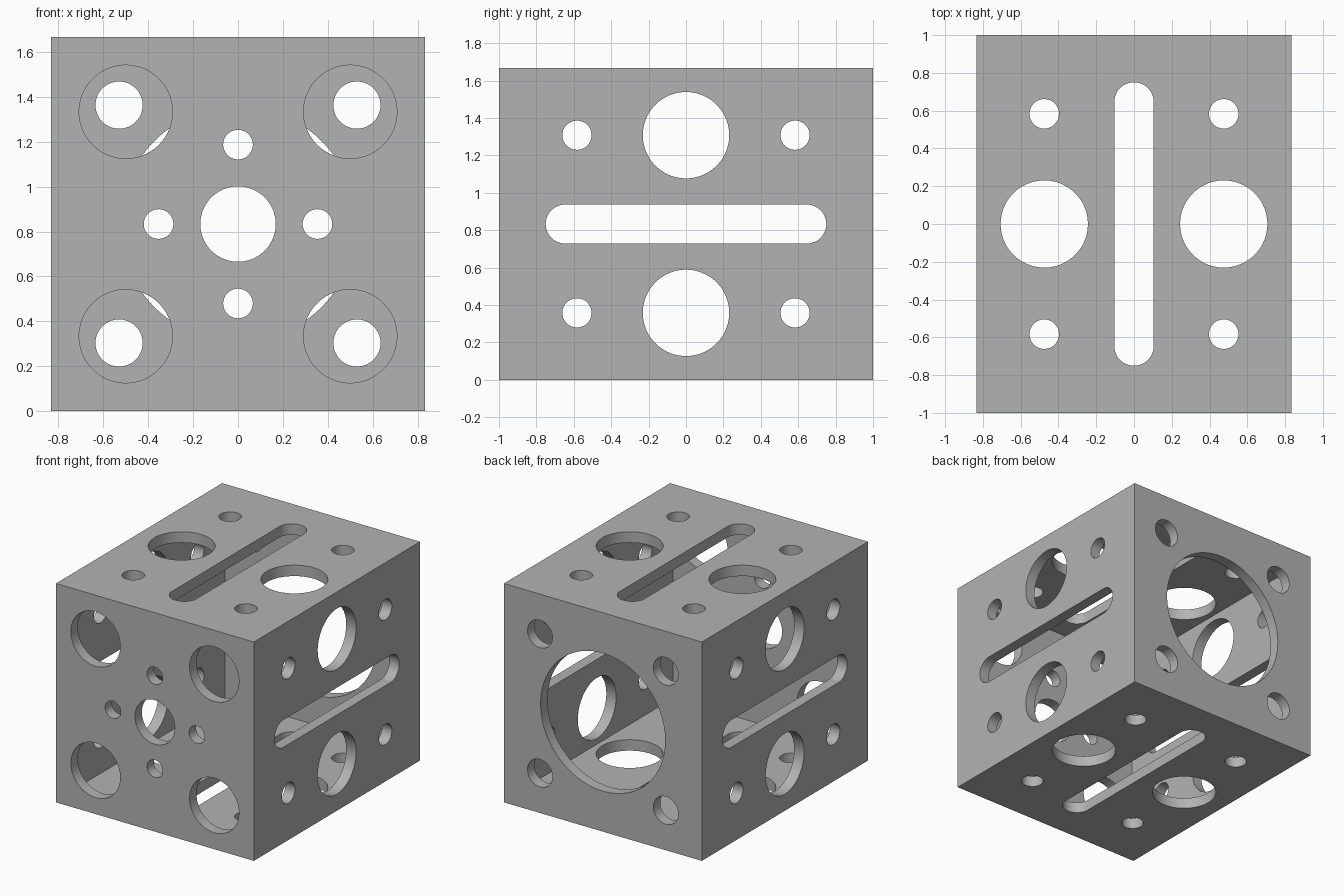
import bpy, bmesh, math
from mathutils import Matrix, Vector

if "Cube" in bpy.data.objects:
    bpy.data.objects.remove(bpy.data.objects["Cube"], do_unlink=True)

W, D, H, WALL = 5 / 3, 2.0, 5 / 3, 1 / 12
CENTRE = Vector((0, 0, H / 2))

grey = bpy.data.materials.new("plain grey")
grey.use_nodes = True
grey.diffuse_color = (0.45, 0.45, 0.45, 1)
grey.node_tree.nodes["Principled BSDF"].inputs["Base Color"].default_value = grey.diffuse_color


def new_object(name, bm):
    mesh = bpy.data.meshes.new(name)
    bmesh.ops.recalc_face_normals(bm, faces=bm.faces)
    bm.to_mesh(mesh)
    bm.free()
    mesh.materials.append(grey)
    obj = bpy.data.objects.new(name, mesh)
    bpy.context.collection.objects.link(obj)
    return obj


def add_cutter(bm, u, v, n, pos, radius, half_len=0.0, segments=64):
    """Round or slotted prism through one wall; u, v lie in the wall, n points out."""
    ring = []
    for i in range(segments):
        a = 2 * math.pi * (i + 0.5) / segments
        shift = math.copysign(half_len, math.cos(a))
        ring.append(pos + u * (radius * math.cos(a) + shift) + v * radius * math.sin(a))
    low, high = ([bm.verts.new(p + n * s * WALL) for p in ring] for s in (-1, 1))
    bm.faces.new(low)
    bm.faces.new(high)
    for i in range(segments):
        j = (i + 1) % segments
        bm.faces.new((low[i], low[j], high[j], high[i]))


X, Y, Z = Vector((1, 0, 0)), Vector((0, 1, 0)), Vector((0, 0, 1))
signs = (-1, 1)
cut = bmesh.new()

# Side, top and bottom walls: slot, two large holes, four bolt holes
for normal, across, size in ((X, Z, W), (Z, X, H)):
    for side in signs:
        n = normal * side
        mid = CENTRE + n * (size - WALL) / 2
        add_cutter(cut, Y, across, n, mid, 0.104, 0.646)
        for s in signs:
            add_cutter(cut, Y, across, n, mid + across * s * 0.475, 0.231)
            for t in signs:
                add_cutter(cut, Y, across, n, mid + across * s * 0.475 + Y * t * 0.583, 0.078)

# Front wall: centre hole, small ring of four, corner holes
front = CENTRE - Y * (D - WALL) / 2
add_cutter(cut, X, Z, -Y, front, 0.168)
for s in signs:
    add_cutter(cut, X, Z, -Y, front + X * s * 0.354, 0.066)
    add_cutter(cut, X, Z, -Y, front + Z * s * 0.354, 0.066)
    for t in signs:
        add_cutter(cut, X, Z, -Y, front + X * s * 0.5 + Z * t * 0.5, 0.208)

# Back wall: large opening and corner holes
back = CENTRE + Y * (D - WALL) / 2
add_cutter(cut, X, Z, Y, back, 0.525, segments=96)
for s in signs:
    for t in signs:
        add_cutter(cut, X, Z, Y, back + X * s * 0.53 + Z * t * 0.53, 0.105)

cutter = new_object("hole_cutters", cut)
cutter.hide_render = True

# Hollow box
bm = bmesh.new()
bmesh.ops.create_cube(bm, size=1, matrix=Matrix.Translation(CENTRE) @ Matrix.Diagonal((W, D, H, 1)))
box = new_object("hollow_box", bm)
shell = box.modifiers.new("walls", 'SOLIDIFY')
shell.thickness = WALL
shell.offset = -1
shell.use_even_offset = True
holes = box.modifiers.new("holes", 'BOOLEAN')
holes.operation = 'DIFFERENCE'
holes.solver = 'EXACT'
holes.object = cutter

bpy.ops.object.select_all(action='DESELECT')
box.select_set(True)
bpy.context.view_layer.objects.active = box
for name in ("walls", "holes"):
    bpy.ops.object.modifier_apply(modifier=name)
bpy.data.objects.remove(cutter, do_unlink=True)
bpy.ops.object.shade_smooth_by_angle(angle=math.radians(30))
